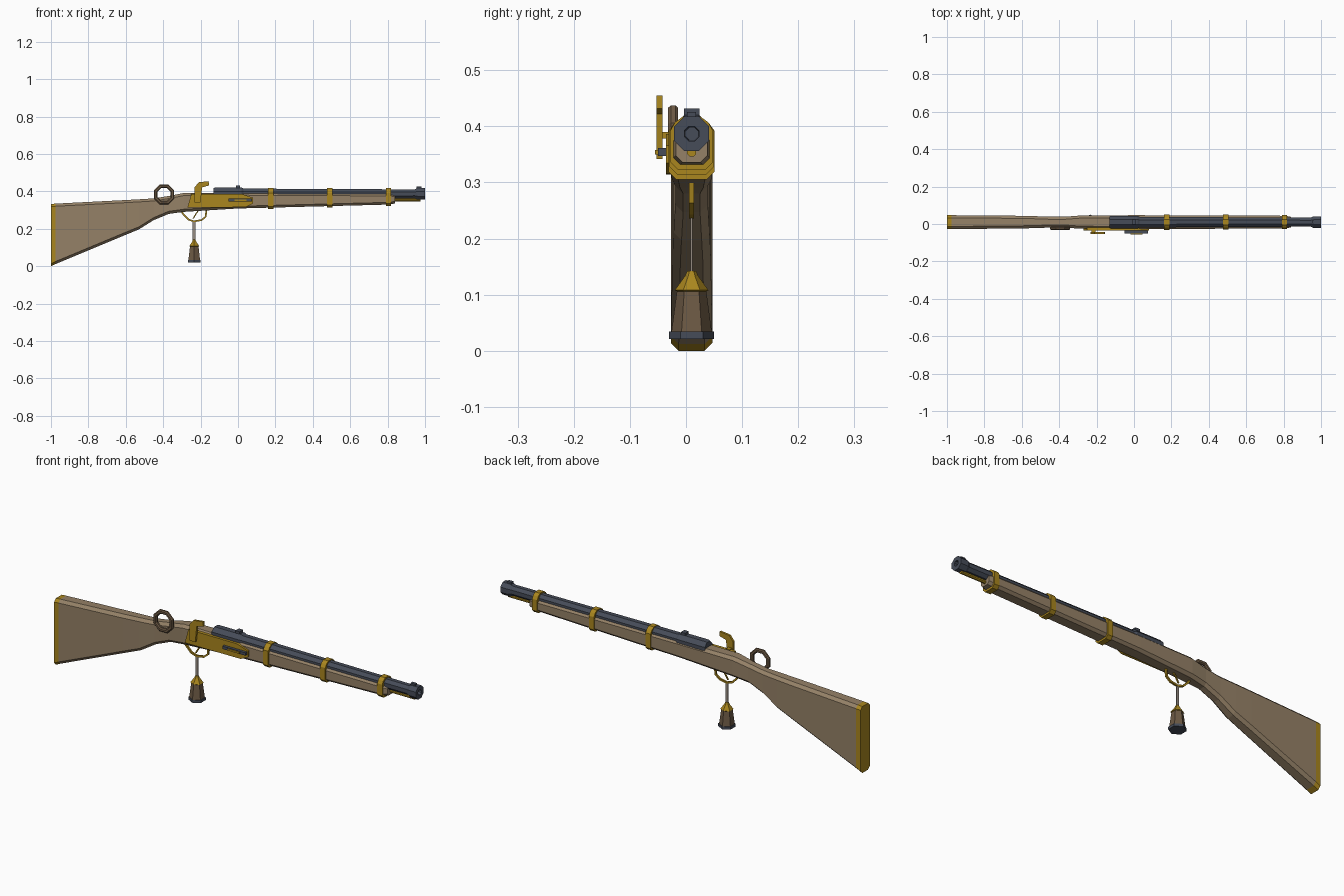
import bpy, bmesh, math
from mathutils import Vector

cube = bpy.data.objects.get("Cube")
if cube:
    bpy.data.objects.remove(cube, do_unlink=True)

MID = 0.01       # y of the centre plane
BORE = 0.387     # z of the barrel axis


def material(name, colour):
    m = bpy.data.materials.new(name)
    m.use_nodes = True
    m.diffuse_color = (*colour, 1)
    m.node_tree.nodes["Principled BSDF"].inputs["Base Color"].default_value = (*colour, 1)
    return m


wood = material("wood", (0.30, 0.22, 0.135))
dark_wood = material("dark wood", (0.15, 0.10, 0.058))
brass = material("brass", (0.40, 0.24, 0.013))
steel = material("steel", (0.061, 0.072, 0.098))
cord_grey = material("cord grey", (0.30, 0.26, 0.22))


def finish(bm, name, *mats):
    bmesh.ops.recalc_face_normals(bm, faces=bm.faces)
    mesh = bpy.data.meshes.new(name)
    bm.to_mesh(mesh)
    bm.free()
    for m in mats:
        mesh.materials.append(m)
    obj = bpy.data.objects.new(name, mesh)
    bpy.context.collection.objects.link(obj)
    return obj


def loft(name, rings, *mats, rule=None):
    """Skin a list of equal-length point rings and cap both ends."""
    bm = bmesh.new()
    rows = [[bm.verts.new(p) for p in ring] for ring in rings]
    n = len(rows[0])
    for a, b in zip(rows, rows[1:]):
        for i in range(n):
            j = (i + 1) % n
            bm.faces.new((a[i], a[j], b[j], b[i]))
    bm.faces.new(rows[0])
    bm.faces.new(rows[-1])
    if rule:
        for f in bm.faces:
            f.material_index = rule(f.calc_center_median())
    return finish(bm, name, *mats)


def box(name, x, y, z, mat):
    ring = lambda h: [(x[0], y[0], h), (x[1], y[0], h), (x[1], y[1], h), (x[0], y[1], h)]
    return loft(name, [ring(z[0]), ring(z[1])], mat)


def plate(name, outline, y, mat):
    return loft(name, [[(x, d, z) for x, z in outline] for d in y], mat)


def octagon(x, apothem, z=BORE):
    r = apothem / math.cos(math.pi / 8)
    angles = [math.pi / 8 + i * math.pi / 4 for i in range(8)]
    return [(x, MID + r * math.cos(a), z + r * math.sin(a)) for a in angles]


def chamfered(x, top, bottom, w, c):
    half = [(w - c, bottom), (w, bottom + c), (w, top - c), (w - c, top)]
    return [(x, MID + y, z) for y, z in half] + [(x, MID - y, z) for y, z in reversed(half)]


# Stock: x, top, bottom, half width, chamfer
stock = [(-1, .333, 0, .037, .014), (-.975, .335, .012, .037, .014),
         (-.62, .353, .16, .034, .014), (-.53, .358, .197, .032, .014),
         (-.45, .363, .247, .029, .014), (-.37, .376, .28, .029, .014),
         (-.29, .392, .291, .035, .014), (0, .392, .309, .037, .012),
         (.81, .388, .33, .034, .012), (.84, .384, .336, .028, .012)]
loft("stock", [chamfered(*s) for s in stock], wood, brass,
     rule=lambda c: 1 if c.x < -.98 else 0)

# Barrel with flared muzzle and recessed bore
barrel = [(-.1, .029), (.5, .026), (.945, .024), (.96, .031), (1, .031), (1, .013), (.93, .011)]
loft("barrel", [octagon(x, r) for x, r in barrel], steel)
loft("breech", [octagon(x, r) for x, r in [(-.132, .03), (-.125, .033), (.02, .033), (.03, .028)]], steel)
box("rear_sight", (-.012, .012), (MID - .014, MID + .014), (.41, .432), steel)
box("front_sight", (.955, .98), (MID - .008, MID + .008), (.41, .426), steel)
loft("ramrod", [octagon(x, .008, .354) for x in (.8, .975)], brass)

# Bands wrapping stock and barrel
for i, (x, bottom) in enumerate([(.175, .305), (.49, .314), (.805, .322)]):
    w = .041 - i * .0015
    half = [(w - .014, bottom), (w, bottom + .014), (w, .392), (.03, .407), (.015, .418)]
    outline = half + [(-y, z) for y, z in reversed(half)]
    loft(f"band_{i + 1}", [[(x + d, MID + y, z) for y, z in outline] for d in (-.014, .014)], brass)

# Lock
plate("lock_plate", [(-.27, .314), (-.25, .386), (.02, .386), (.08, .366), (.08, .335), (.04, .316)],
      (-.036, -.02), brass)
plate("hammer", [(-.232, .342), (-.232, .422), (-.21, .449), (-.157, .455), (-.155, .432),
                 (-.192, .422), (-.2, .342)], (-.053, -.042), brass)
box("hammer_pivot", (-.226, -.206), (-.045, -.02), (.378, .39), brass)
box("lock_spring", (-.052, .076), (-.05, -.03), (.347, .361), steel)
box("spring_clasp", (-.02, .045), (-.055, -.03), (.35, .358), brass)

# Octagonal sling ring on the grip
ring_mesh = bmesh.new()
section = [(.058, -.004), (.053, -.009), (.043, -.009), (.038, -.004),
           (.038, .004), (.043, .009), (.053, .009), (.058, .004)]
rows = []
for k in range(8):
    a = math.pi / 8 + k * math.pi / 4
    rows.append([ring_mesh.verts.new((-.395 + r * math.cos(a), -.023 + d, .384 + r * math.sin(a)))
                 for r, d in section])
for k in range(8):
    a, b = rows[k], rows[(k + 1) % 8]
    for i in range(8):
        j = (i + 1) % 8
        ring_mesh.faces.new((a[i], a[j], b[j], b[i]))
finish(ring_mesh, "sling_ring", dark_wood)


def bar(name, path, thick, mat):
    """Square bar following a path in the centre plane."""
    pts = [Vector(p) for p in path]
    rings = []
    for i, p in enumerate(pts):
        t = (pts[min(i + 1, len(pts) - 1)] - pts[max(i - 1, 0)]).normalized() * thick
        rings.append([(p.x - s * t.y, MID + d * thick, p.y + s * t.x)
                      for s, d in ((-1, -1), (1, -1), (1, 1), (-1, 1))])
    return loft(name, rings, mat)


# Trigger and guard
bar("trigger_guard", [(-.305, .297), (-.292, .278), (-.265, .25), (-.235, .24),
                      (-.195, .247), (-.173, .265), (-.168, .305)], .0045, brass)
bar("trigger", [(-.21, .3), (-.225, .28), (-.24, .255)], .003, brass)

# Hanging charm
box("charm_cord", (-.242, -.227), (MID - .002, MID + .002), (.13, .245), cord_grey)


def charm(name, profile, mat):
    loft(name, [[(-.234 + r * math.sin(k * math.pi / 3), MID + r * math.cos(k * math.pi / 3), z)
                 for k in range(6)] for z, r in profile], mat)


charm("charm_cap", [(.142, .008), (.133, .012), (.108, .03), (.106, .026)], brass)
charm("charm_body", [(.108, .026), (.033, .036)], dark_wood)
charm("charm_base", [(.034, .04), (.021, .04)], steel)
